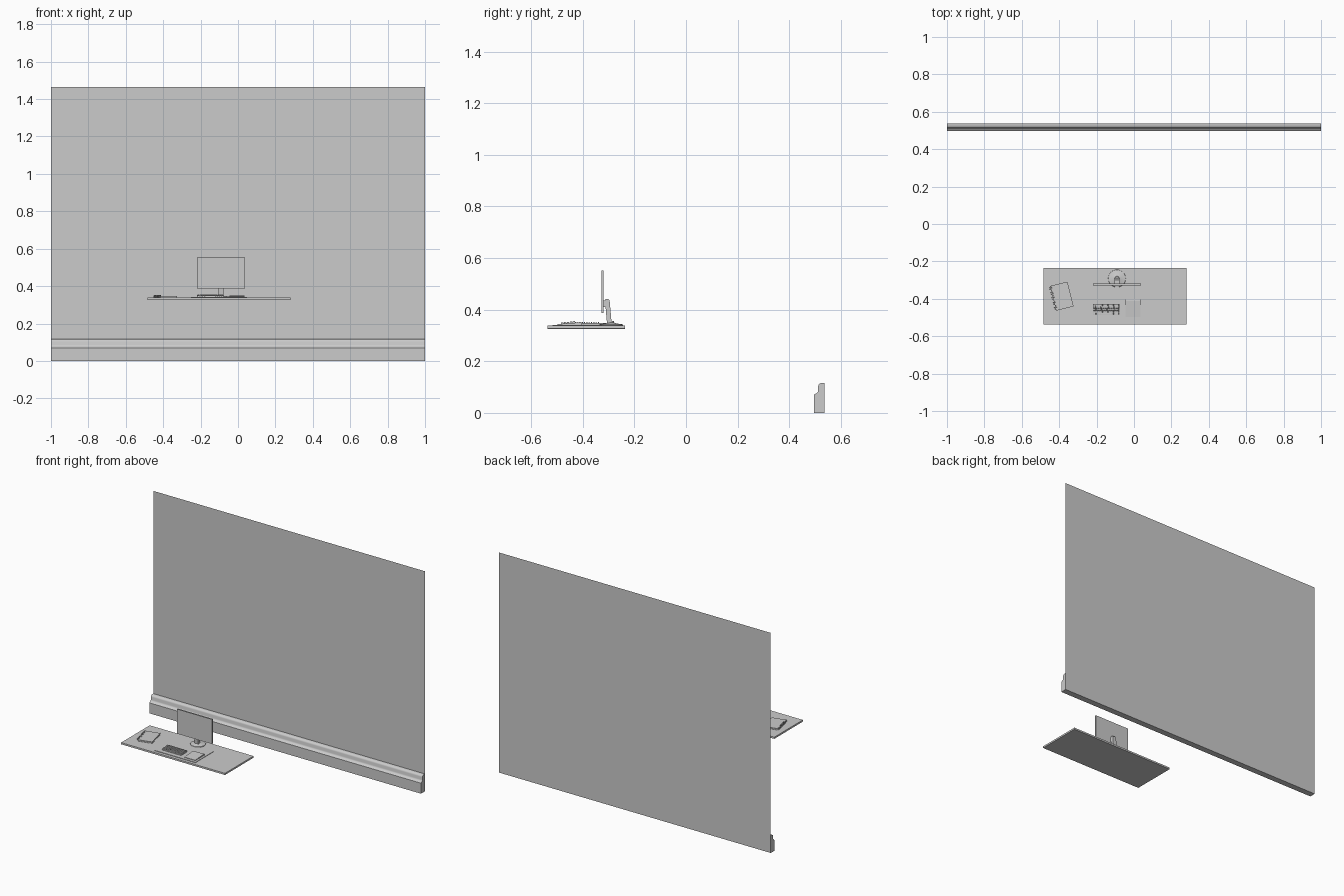
import bpy, bmesh, math
from mathutils import Vector, Matrix

if "Cube" in bpy.data.objects:
    bpy.data.objects.remove(bpy.data.objects["Cube"])


def finish(name, bm, smooth=False):
    bmesh.ops.recalc_face_normals(bm, faces=bm.faces)
    me = bpy.data.meshes.new(name)
    bm.to_mesh(me)
    bm.free()
    ob = bpy.data.objects.new(name, me)
    bpy.context.collection.objects.link(ob)
    if smooth:
        bpy.context.view_layer.objects.active = ob
        ob.select_set(True)
        bpy.ops.object.shade_smooth_by_angle(angle=math.radians(35))
        ob.select_set(False)
    return ob


def add_box(bm, lo, hi):
    lo, hi = Vector(lo), Vector(hi)
    m = Matrix.Translation((lo + hi) / 2) @ Matrix.Diagonal((hi - lo).to_4d())
    return bmesh.ops.create_cube(bm, size=1, matrix=m)["verts"]


def box(name, lo, hi, bevel=0.0):
    bm = bmesh.new()
    add_box(bm, lo, hi)
    ob = finish(name, bm)
    if bevel:
        mod = ob.modifiers.new("Bevel", "BEVEL")
        mod.width, mod.segments = bevel, 2
    return ob


def extrude_x(name, profile, x0, x1, smooth=False):
    """Extrude a (y, z) profile along x."""
    bm = bmesh.new()
    face = bm.faces.new([bm.verts.new((x0, y, z)) for y, z in profile])
    ext = bmesh.ops.extrude_face_region(bm, geom=[face])["geom"]
    bmesh.ops.translate(bm, vec=(x1 - x0, 0, 0),
                        verts=[v for v in ext if isinstance(v, bmesh.types.BMVert)])
    return finish(name, bm, smooth)


def lathe(name, profile, centre, n=40):
    """Spin a closed (radius, z) profile around the vertical axis."""
    bm = bmesh.new()
    rings = [[bm.verts.new((centre[0] + r * math.cos(2 * math.pi * i / n),
                            centre[1] + r * math.sin(2 * math.pi * i / n), z))
              for i in range(n)] for r, z in profile]
    for a, b in zip(rings, rings[1:]):
        for i in range(n):
            j = (i + 1) % n
            bm.faces.new((a[i], a[j], b[j], b[i]))
    bm.faces.new(rings[0])
    bm.faces.new(rings[-1])
    return finish(name, bm, True)


Y = 0.537       # wall depth
TOP = 0.338     # desk surface

# Wall: single plane
bm = bmesh.new()
bm.faces.new([bm.verts.new(p) for p in
              ((-1, Y, 0), (1, Y, 0), (1, Y, 1.465), (-1, Y, 1.465))])
finish("wall", bm)

# Baseboard moulding
extrude_x("baseboard", [(0.496, 0), (0.496, 0.070), (0.499, 0.073), (0.506, 0.076),
                        (0.510, 0.080), (0.512, 0.086), (0.512, 0.103), (0.514, 0.109),
                        (0.518, 0.113), (0.524, 0.116), (Y, 0.116), (Y, 0)],
          -1, 1, True)

# Desk top and mat
box("desk_top", (-0.485, -Y, 0.326), (0.28, -0.236, TOP), 0.001)
box("desk_mat", (-0.252, -0.517, TOP), (0.048, -0.325, TOP + 0.003))

# Monitor with a recessed screen
bm = bmesh.new()
add_box(bm, (-0.219, -0.328, 0.388), (0.038, -0.319, 0.552))
bm.normal_update()
front = [f for f in bm.faces if f.normal.y < -0.9]
bmesh.ops.inset_region(bm, faces=front, thickness=0.004)
bmesh.ops.translate(bm, verts=front[0].verts[:], vec=(0, 0.001, 0))
finish("monitor", bm)

# Monitor stand: leaning neck, hinge block and round foot
extrude_x("monitor_neck", [(-0.306, 0.345), (-0.288, 0.345), (-0.296, 0.436),
                           (-0.300, 0.441), (-0.312, 0.441), (-0.314, 0.436)],
          -0.104, -0.078)
box("monitor_mount", (-0.104, -0.320, 0.410), (-0.078, -0.306, 0.436))
lathe("stand_foot", [(0.046, TOP), (0.047, TOP + 0.003), (0.046, TOP + 0.005),
                     (0.020, TOP + 0.009), (0.012, TOP + 0.012), (0.011, TOP + 0.018)],
      (-0.091, -0.291))

# Keyboard wedge
kx0, kx1, ky0, ky1 = -0.220, -0.078, -0.487, -0.427
zf, zb = TOP + 0.007, TOP + 0.014
extrude_x("keyboard_body", [(ky0, TOP + 0.003), (ky0, zf), (ky1, zb), (ky1, TOP + 0.003)],
          kx0, kx1)

# Keys: tapered caps laid out on the slope, wide space bar in the front row
bm = bmesh.new()
rows, cols = 5, 14
px, py = (kx1 - kx0 - 0.004) / cols, (ky1 - ky0 - 0.004) / rows
layouts = [[1.5, 1.25, 1.25, 6, 1, 1, 1, 1], [2] + [1] * 10 + [2],
           [1.5] + [1] * 11 + [1.5], [1.25] + [1] * 11 + [1.75], [1] * 14]
for r, widths in enumerate(layouts):
    x, y = kx0 + 0.002, ky0 + 0.002 + r * py
    for w in widths:
        z = zf + (y - ky0) / (ky1 - ky0) * (zb - zf)
        verts = add_box(bm, (x + 0.0007, y + 0.0007, z - 0.001),
                        (x + w * px - 0.0007, y + py - 0.0007, z + 0.005))
        mid = sum((v.co for v in verts), Vector()) / 8
        for v in verts:
            if v.co.z > mid.z:
                v.co.x += 0.001 if v.co.x < mid.x else -0.001
                v.co.y += 0.001 if v.co.y < mid.y else -0.001
        x += w * px
finish("keyboard_keys", bm)

# Trackpad wedge
extrude_x("trackpad", [(-0.498, TOP + 0.003), (-0.498, TOP + 0.006),
                       (-0.408, TOP + 0.013), (-0.403, TOP + 0.011),
                       (-0.403, TOP + 0.003)], -0.046, 0.034)

# Spiral notebook, built around its own centre then turned on the desk
place = Matrix.Translation((-0.386, -0.386, TOP)) @ Matrix.Rotation(math.radians(13.8), 4, 'Z')
w, h = 0.048, 0.068
for name, inset, z0, z1 in (("notebook_back_cover", 0, 0, 0.002),
                            ("notebook_pages", 0.002, 0.002, 0.008),
                            ("notebook_front_cover", 0, 0.008, 0.010)):
    ob = box(name, (-w + inset, -h + inset, z0), (w - inset, h - inset, z1))
    ob.matrix_world = place

# Binding rings
bm = bmesh.new()
N, M, R, t = 16, 6, 0.0065, 0.0009
for k in range(14):
    yc = -0.060 + k * 0.120 / 13
    grid = []
    for i in range(N):
        a = 2 * math.pi * i / N
        grid.append([bm.verts.new((-w + 0.001 + (R + t * math.cos(b)) * math.cos(a),
                                   yc + t * math.sin(b),
                                   0.0075 + (R + t * math.cos(b)) * math.sin(a)))
                     for b in (2 * math.pi * j / M for j in range(M))])
    for i in range(N):
        for j in range(M):
            i2, j2 = (i + 1) % N, (j + 1) % M
            bm.faces.new((grid[i][j], grid[i2][j], grid[i2][j2], grid[i][j2]))
finish("notebook_rings", bm, True).matrix_world = place
